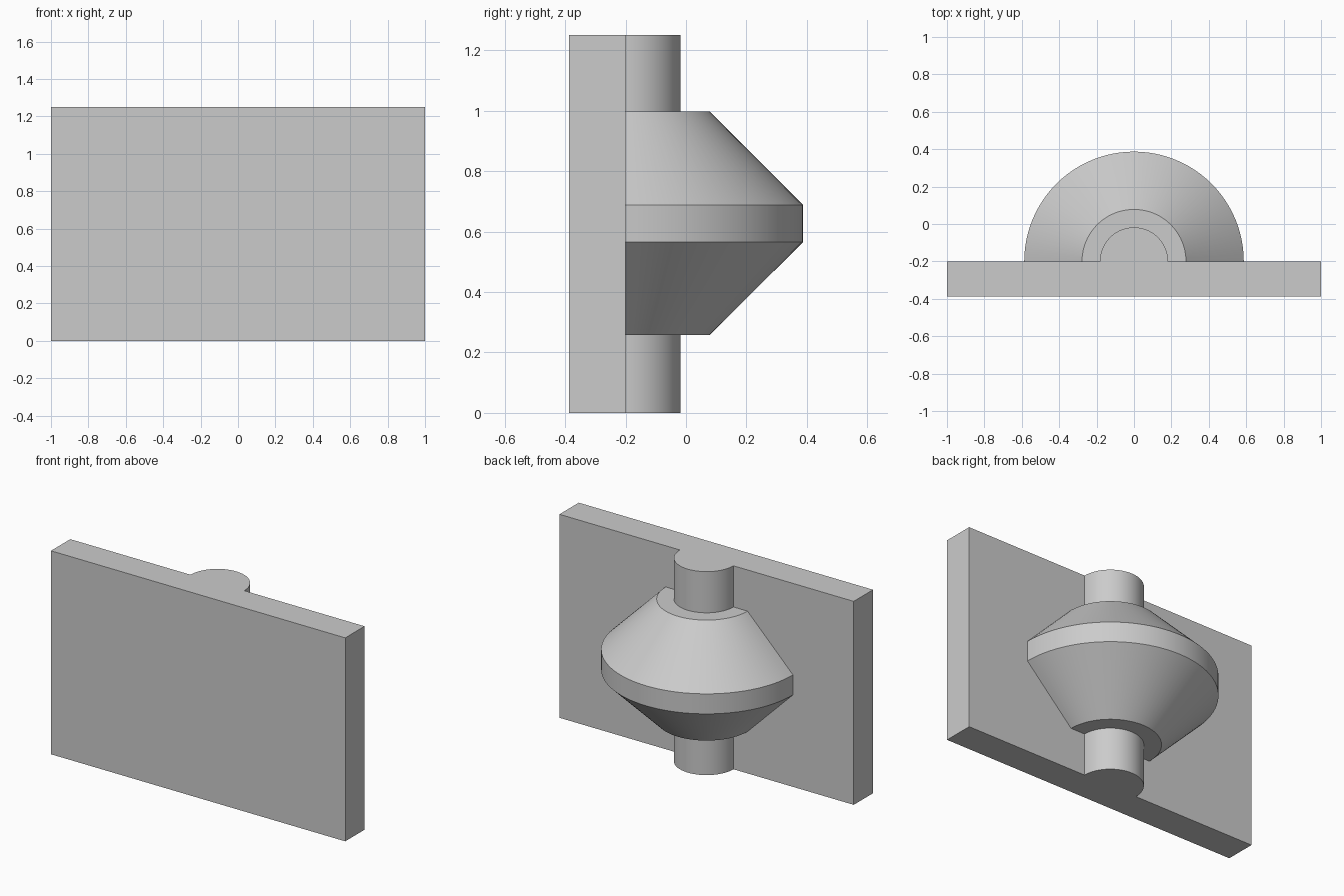
import bpy
import bmesh
import math
from mathutils import Vector

cube = bpy.data.objects.get("Cube")
if cube:
    bpy.data.objects.remove(cube, do_unlink=True)

# Colour
GREY = (0.6, 0.6, 0.6, 1)
grey = bpy.data.materials.new("plain grey")
grey.use_nodes = True
grey.diffuse_color = GREY
grey.node_tree.nodes["Principled BSDF"].inputs["Base Color"].default_value = GREY

HEIGHT = 1.25
DEPTH = 0.774
PLATE_BACK = -0.2


def add_object(name, bm):
    bmesh.ops.recalc_face_normals(bm, faces=bm.faces)
    mesh = bpy.data.meshes.new(name)
    bm.to_mesh(mesh)
    bm.free()
    mesh.materials.append(grey)
    obj = bpy.data.objects.new(name, mesh)
    bpy.context.collection.objects.link(obj)
    return obj


# Flat backing plate
bm = bmesh.new()
bmesh.ops.create_cube(bm, size=1)
thickness = PLATE_BACK + DEPTH / 2
bmesh.ops.scale(bm, vec=(2, thickness, HEIGHT), verts=bm.verts)
bmesh.ops.translate(bm, vec=(0, PLATE_BACK - thickness / 2, HEIGHT / 2), verts=bm.verts)
add_object("backing_plate", bm)

# Half-round shaft with a bevelled flange, as (radius, height) turned through 180 degrees
profile = [(0, 0), (0.182, 0), (0.182, 0.257), (0.278, 0.257), (0.587, 0.565),
           (0.587, 0.688), (0.278, 0.997), (0.182, 0.997), (0.182, HEIGHT), (0, HEIGHT)]
bm = bmesh.new()
verts = [bm.verts.new((r, PLATE_BACK, z)) for r, z in profile]
edges = [bm.edges.new(pair) for pair in zip(verts, verts[1:])]
bmesh.ops.spin(bm, geom=verts + edges, cent=(0, PLATE_BACK, 0), axis=(0, 0, 1),
               angle=math.pi, steps=48)
bmesh.ops.remove_doubles(bm, verts=bm.verts, dist=0.0001)

# Flat side that closes the half-round against the plate
rim = [e for e in bm.edges if e.is_boundary]
bmesh.ops.holes_fill(bm, edges=rim, sides=0)
body = add_object("half_round_flange", bm)

# Smooth round sides, crisp rims
bpy.ops.object.select_all(action="DESELECT")
body.select_set(True)
bpy.context.view_layer.objects.active = body
bpy.ops.object.shade_smooth_by_angle(angle=math.radians(30))
